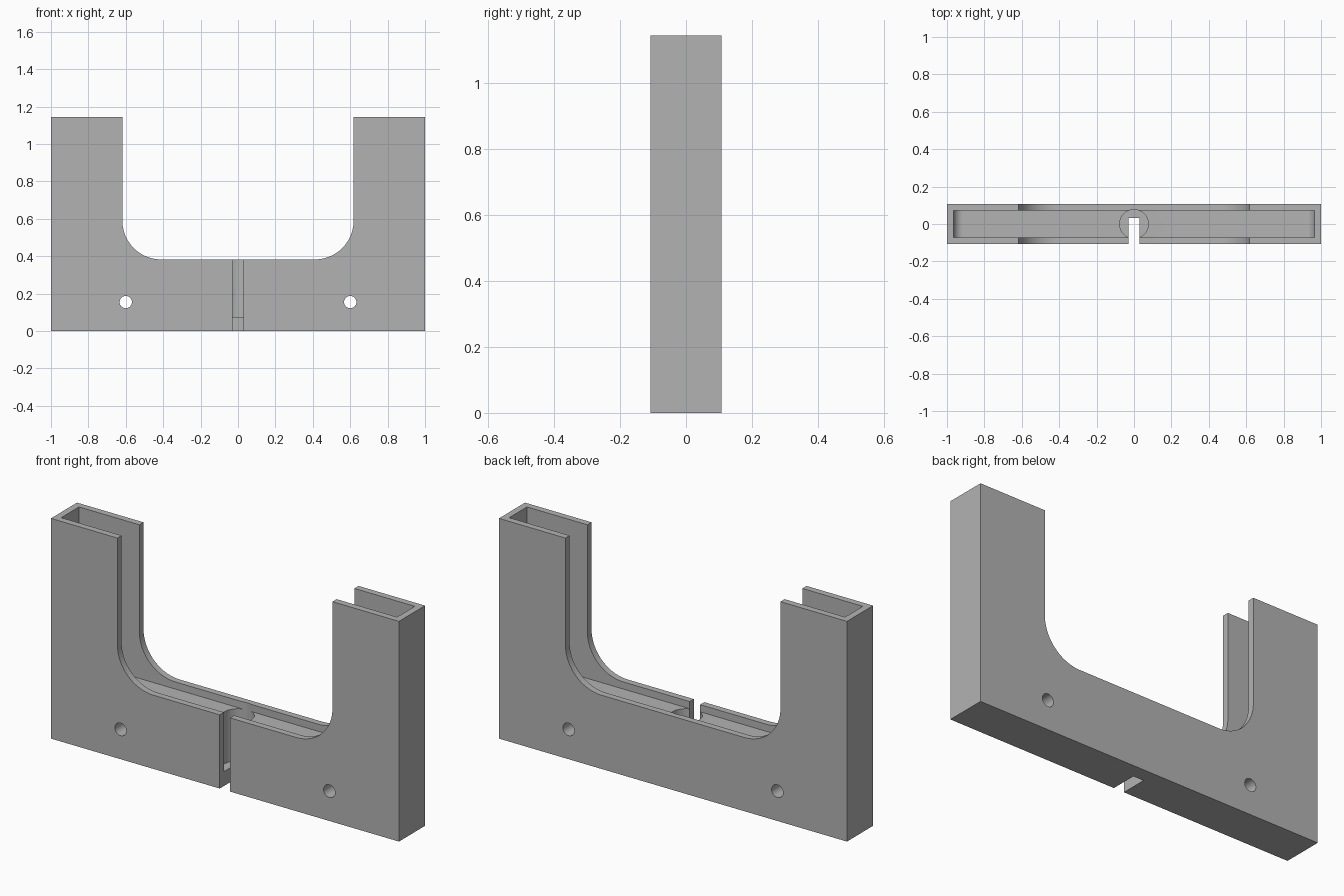
import bpy, bmesh, math

if "Cube" in bpy.data.objects:
    bpy.data.objects.remove(bpy.data.objects["Cube"])

W, D, H = 1.0, 0.107, 1.144        # half width, half depth, height
RIM, OPEN, R = 0.383, 0.618, 0.207  # rim height, opening half width, corner radius

grey = bpy.data.materials.new("light grey")
grey.diffuse_color = (0.45, 0.45, 0.45, 1)
grey.use_nodes = True
grey.node_tree.nodes["Principled BSDF"].inputs["Base Color"].default_value = grey.diffuse_color


def arc(cx, cz, r, a0, a1, n):
    return [(cx + r * math.cos(math.radians(a0 + (a1 - a0) * i / n)),
             cz + r * math.sin(math.radians(a0 + (a1 - a0) * i / n))) for i in range(n + 1)]


def prism(name, pts, axis, lo, hi):
    """Extrude a 2D outline along y (points are x,z) or z (points are x,y)."""
    bm = bmesh.new()
    place = (lambda p: (p[0], lo, p[1])) if axis == "y" else (lambda p: (p[0], p[1], lo))
    face = bm.faces.new([bm.verts.new(place(p)) for p in pts])
    ext = bmesh.ops.extrude_face_region(bm, geom=[face])
    verts = [v for v in ext["geom"] if isinstance(v, bmesh.types.BMVert)]
    step = (0, hi - lo, 0) if axis == "y" else (0, 0, hi - lo)
    bmesh.ops.translate(bm, verts=verts, vec=step)
    bmesh.ops.recalc_face_normals(bm, faces=bm.faces)
    me = bpy.data.meshes.new(name)
    bm.to_mesh(me)
    bm.free()
    me.materials.append(grey)
    ob = bpy.data.objects.new(name, me)
    bpy.context.collection.objects.link(ob)
    return ob


# U-shaped body with rounded inner corners
frame = prism("u_frame",
              [(-W, 0), (W, 0), (W, H), (OPEN, H)]
              + arc(OPEN - R, RIM + R, R, 0, -90, 24)
              + arc(-OPEN + R, RIM + R, R, -90, -180, 24)
              + [(-OPEN, H), (-W, H)], "y", -D, D)

# Channel that runs down both arms and along the base, with filleted corners
G, FLOOR, F = 0.965, 0.346, 0.05
channel = prism("channel_cutter",
                [(-G, 1.4)] + arc(-G + F, FLOOR + F, F, 180, 270, 10)
                + arc(G - F, FLOOR + F, F, 270, 360, 10) + [(G, 1.4)], "y", -0.073, 0.073)

# Round blind pocket in the middle, and the slot through the front wall
pocket = prism("pocket_cutter", arc(0, 0, 0.077, 0, 352.5, 47), "z", 0.075, 0.6)
slot = prism("slot_cutter", [(-0.03, -0.3), (0.03, -0.3), (0.03, 0.032), (-0.03, 0.032)],
             "z", -0.2, 0.7)

# Two screw holes from front to back
holes = [prism("screw_hole_cutter", arc(s * 0.6, 0.155, 0.033, 0, 348.75, 31), "y", -0.3, 0.3)
         for s in (-1, 1)]

# Cut everything out of the frame
bpy.context.view_layer.objects.active = frame
for cutter in [channel, pocket, slot] + holes:
    mod = frame.modifiers.new("cut", "BOOLEAN")
    mod.operation = "DIFFERENCE"
    mod.solver = "EXACT"
    mod.object = cutter
    bpy.ops.object.modifier_apply(modifier=mod.name)
    bpy.data.objects.remove(cutter)

frame.select_set(True)
bpy.ops.object.shade_smooth_by_angle(angle=math.radians(30))
